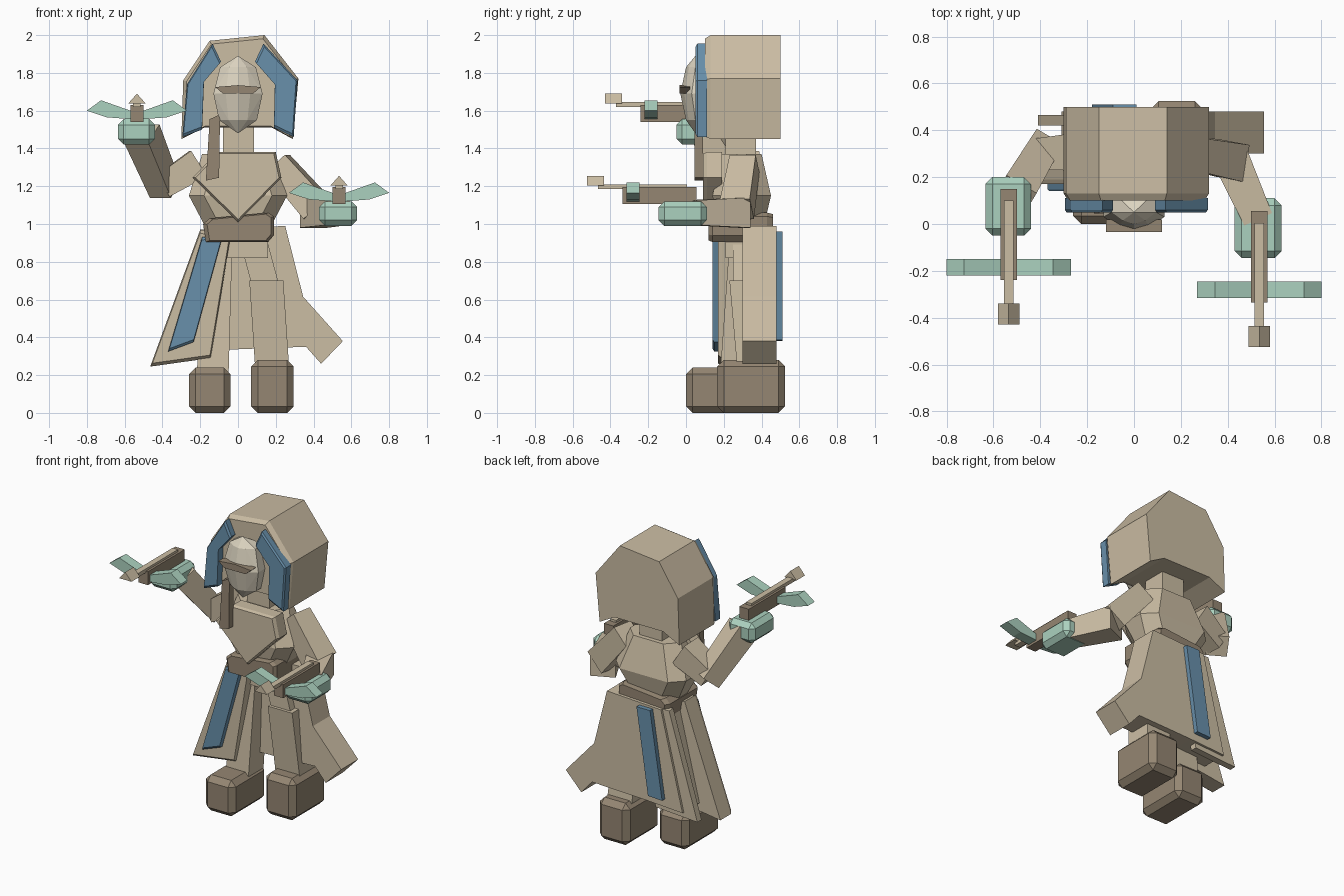
import bpy, bmesh
from mathutils import Vector, Matrix

if "Cube" in bpy.data.objects:
    bpy.data.objects.remove(bpy.data.objects["Cube"])


def material(name, rgb):
    m = bpy.data.materials.new(name)
    m.diffuse_color = (*rgb, 1)
    m.use_nodes = True
    m.node_tree.nodes["Principled BSDF"].inputs["Base Color"].default_value = m.diffuse_color
    return m


CLOTH = material("cloth", (0.60, 0.51, 0.37))
PALE = material("pale", (0.72, 0.66, 0.53))
BROWN = material("brown", (0.30, 0.24, 0.17))
BLUE = material("blue", (0.14, 0.28, 0.41))
TEAL = material("teal", (0.41, 0.64, 0.52))


def finish(bm, name, mat):
    bmesh.ops.recalc_face_normals(bm, faces=bm.faces)
    me = bpy.data.meshes.new(name)
    bm.to_mesh(me)
    bm.free()
    me.materials.append(mat)
    ob = bpy.data.objects.new(name, me)
    bpy.context.collection.objects.link(ob)
    return ob


def prism(name, pts, rings, mat):
    """Loft an x-z outline along y; rings are (y, scale about the centre)."""
    bm = bmesh.new()
    cx = sum(p[0] for p in pts) / len(pts)
    cz = sum(p[1] for p in pts) / len(pts)
    loops = [[bm.verts.new((cx + (x - cx) * s, y, cz + (z - cz) * s)) for x, z in pts]
             for y, s in rings]
    n = len(pts)
    for a, b in zip(loops, loops[1:]):
        for i in range(n):
            bm.faces.new((a[i], a[(i + 1) % n], b[(i + 1) % n], b[i]))
    bm.faces.new(loops[0])
    bm.faces.new(loops[-1][::-1])
    return finish(bm, name, mat)


def slab(name, pts, y0, y1, mat):
    return prism(name, pts, [(y0, 1), (y1, 1)], mat)


def hull(name, pts, mat):
    bm = bmesh.new()
    for p in pts:
        bm.verts.new(p)
    bmesh.ops.convex_hull(bm, input=bm.verts)
    bmesh.ops.dissolve_limit(bm, angle_limit=0.02, verts=bm.verts, edges=bm.edges)
    return finish(bm, name, mat)


def box(name, lo, hi, mat, bevel=0):
    lo, hi = Vector(lo), Vector(hi)
    bm = bmesh.new()
    bmesh.ops.create_cube(bm, size=1, matrix=Matrix.Translation((lo + hi) / 2) @ Matrix.Diagonal((*(hi - lo), 1)))
    if bevel:
        bmesh.ops.bevel(bm, geom=bm.edges[:], offset=bevel, segments=1, affect='EDGES')
    return finish(bm, name, mat)


def limb(name, a, b, w0, w1, mat=CLOTH):
    """Square tapered bar from a to b."""
    a, b = Vector(a), Vector(b)
    q = (b - a).to_track_quat('Z', 'Y')
    pts = [p + q @ Vector((i * w / 2, j * w / 2, 0))
           for p, w in ((a, w0), (b, w1)) for i in (-1, 1) for j in (-1, 1)]
    return hull(name, pts, mat)


# Hood with chamfered front rim and blue trims
prism("hood", [(-0.30, 1.45), (-0.29, 1.76), (-0.15, 1.97), (0.14, 2.0), (0.32, 1.77),
               (0.29, 1.45), (0.18, 1.51), (-0.18, 1.51)],
      [(0.10, 0.94), (0.13, 1), (0.50, 1)], CLOTH)
trims = {
    "hood_trim_left": [(-0.135, 1.955), (-0.09, 1.86), (-0.18, 1.755), (-0.19, 1.50), (-0.295, 1.46), (-0.27, 1.74)],
    "hood_trim_right": [(0.135, 1.955), (0.09, 1.86), (0.195, 1.74), (0.19, 1.51), (0.295, 1.46), (0.315, 1.76)],
}
for name, pts in trims.items():
    prism(name, pts, [(0.05, 0.93), (0.06, 1), (0.11, 1)], BLUE)

# Faceted face, brow slit, neck and hanging strap
face = [(0, 0.05, 1.89), (0, 0.05, 1.48)]
for z, w, yc, ys in ((1.83, 0.095, 0.0, 0.05), (1.69, 0.13, -0.03, 0.03), (1.55, 0.10, 0.0, 0.05)):
    face += [(s * w, y, z) for s in (-1, 1) for y in (ys, 0.14)]
    face += [(s * w * 0.5, (yc + ys) / 2 - 0.01, z) for s in (-1, 1)] + [(0, yc, z)]
hull("face", face, PALE)
slab("face_slit", [(-0.12, 1.725), (0, 1.735), (0.12, 1.725), (0.08, 1.69), (-0.08, 1.69)], -0.035, 0.02, BROWN)
box("neck", (-0.08, 0.21, 1.30), (0.085, 0.37, 1.56), CLOTH)
slab("hanging_strap", [(-0.15, 1.555), (-0.095, 1.58), (-0.10, 1.245), (-0.17, 1.23)], 0.045, 0.09, BROWN)

# Torso, scarf, belt and hips
torso = []
for z, w, y0, y1 in ((0.98, 0.17, 0.17, 0.41), (1.15, 0.26, 0.14, 0.45), (1.37, 0.19, 0.19, 0.40)):
    c = 0.08
    torso += [(s * x, y, z) for s in (-1, 1)
              for x, y in ((w, y0 + c), (w, y1 - c), (w - c, y0), (w - c, y1))]
hull("torso", torso, CLOTH)
prism("scarf", [(-0.11, 1.38), (0.20, 1.38), (0.23, 1.245), (0, 1.01), (-0.24, 1.245)],
      [(0.09, 0.94), (0.11, 1), (0.19, 1)], CLOTH)
prism("belt", [(-0.185, 1.0), (-0.15, 1.03), (0.16, 1.06), (0.19, 1.04), (0.19, 0.94), (0.16, 0.905), (-0.17, 0.905)],
      [(0.12, 0.9), (0.14, 1), (0.43, 1), (0.46, 0.9)], BROWN)
box("hips", (-0.15, 0.21, 0.82), (0.16, 0.42, 0.95), CLOTH)

# Skirt panels with blue stripes
slab("skirt_back", [(-0.15, 0.97), (0.25, 0.99), (0.345, 0.615), (0.555, 0.38), (0.44, 0.26),
                    (0.36, 0.35), (-0.05, 0.335), (-0.31, 0.32)], 0.30, 0.48, CLOTH)
slab("skirt_back_left", [(-0.20, 0.97), (0, 0.97), (-0.1, 0.30), (-0.41, 0.28)], 0.42, 0.465, CLOTH)
prism("skirt_front", [(-0.20, 0.97), (-0.04, 0.93), (-0.145, 0.29), (-0.465, 0.245)],
      [(0.17, 0.95), (0.19, 1), (0.30, 1)], CLOTH)
prism("stripe_front", [(-0.19, 0.93), (-0.08, 0.94), (-0.235, 0.375), (-0.37, 0.325)],
      [(0.14, 0.95), (0.15, 1), (0.18, 1)], BLUE)
slab("stripe_back", [(-0.09, 0.96), (0.01, 0.96), (-0.075, 0.385), (-0.18, 0.38)], 0.46, 0.51, BLUE)

# Legs and boots
hull("leg_left", [(x, y, z) for z, x0, x1, y0, y1 in ((0.2, -0.22, -0.05, 0.18, 0.34), (0.90, -0.16, -0.03, 0.23, 0.38))
                  for x in (x0, x1) for y in (y0, y1)], CLOTH)
hull("leg_right", [(x, y, z) for z, x0, x1, y0, y1 in ((0.25, 0.09, 0.27, 0.27, 0.45), (0.70, 0.06, 0.24, 0.23, 0.40))
                   for x in (x0, x1) for y in (y0, y1)], CLOTH)
limb("thigh_right", (0.15, 0.32, 0.66), (0.08, 0.32, 0.92), 0.14, 0.14)
box("boot_left", (-0.26, 0.0, 0), (-0.04, 0.37, 0.24), BROWN, 0.035)
box("boot_right", (0.07, 0.165, 0), (0.295, 0.525, 0.28), BROWN, 0.035)

# Arms and gloves
limb("upper_arm_left", (-0.21, 0.31, 1.32), (-0.40, 0.30, 1.20), 0.16, 0.13)
limb("forearm_left", (-0.385, 0.33, 1.18), (-0.51, 0.12, 1.48), 0.13, 0.15)
limb("upper_arm_right", (0.21, 0.31, 1.32), (0.42, 0.27, 1.08), 0.14, 0.16)
limb("forearm_right", (0.40, 0.31, 1.06), (0.53, 0.02, 1.06), 0.16, 0.13)
box("glove_left", (-0.635, -0.05, 1.42), (-0.44, 0.20, 1.555), TEAL, 0.03)
box("glove_right", (0.43, -0.145, 0.99), (0.63, 0.11, 1.12), TEAL, 0.03)


# Hand crossbows
def crossbow(side, x, y, z):
    box("crossbow_stock_" + side, (x - 0.035, y - 0.24, z - 0.06), (x + 0.035, y + 0.15, z + 0.03), BROWN)
    half = [(0.265, 0.0), (0.19, 0.055), (0.035, 0.0)]
    low = [(0.035, -0.045), (0.16, -0.035)]
    top = [(-u, v) for u, v in half] + half[::-1]
    bottom = low[::-1] + [(-u, v) for u, v in low]
    slab("crossbow_limbs_" + side, [(x + u, z + v) for u, v in top + bottom], y - 0.22, y - 0.15, TEAL)
    box("bolt_shaft_" + side, (x - 0.02, y - 0.37, z + 0.02), (x + 0.02, y + 0.10, z + 0.045), CLOTH)
    slab("bolt_head_" + side, [(x - 0.046, z + 0.038), (x + 0.046, z + 0.038), (x, z + 0.09)],
         y - 0.43, y - 0.34, CLOTH)


crossbow("left", -0.535, 0, 1.6)
crossbow("right", 0.535, -0.095, 1.165)
